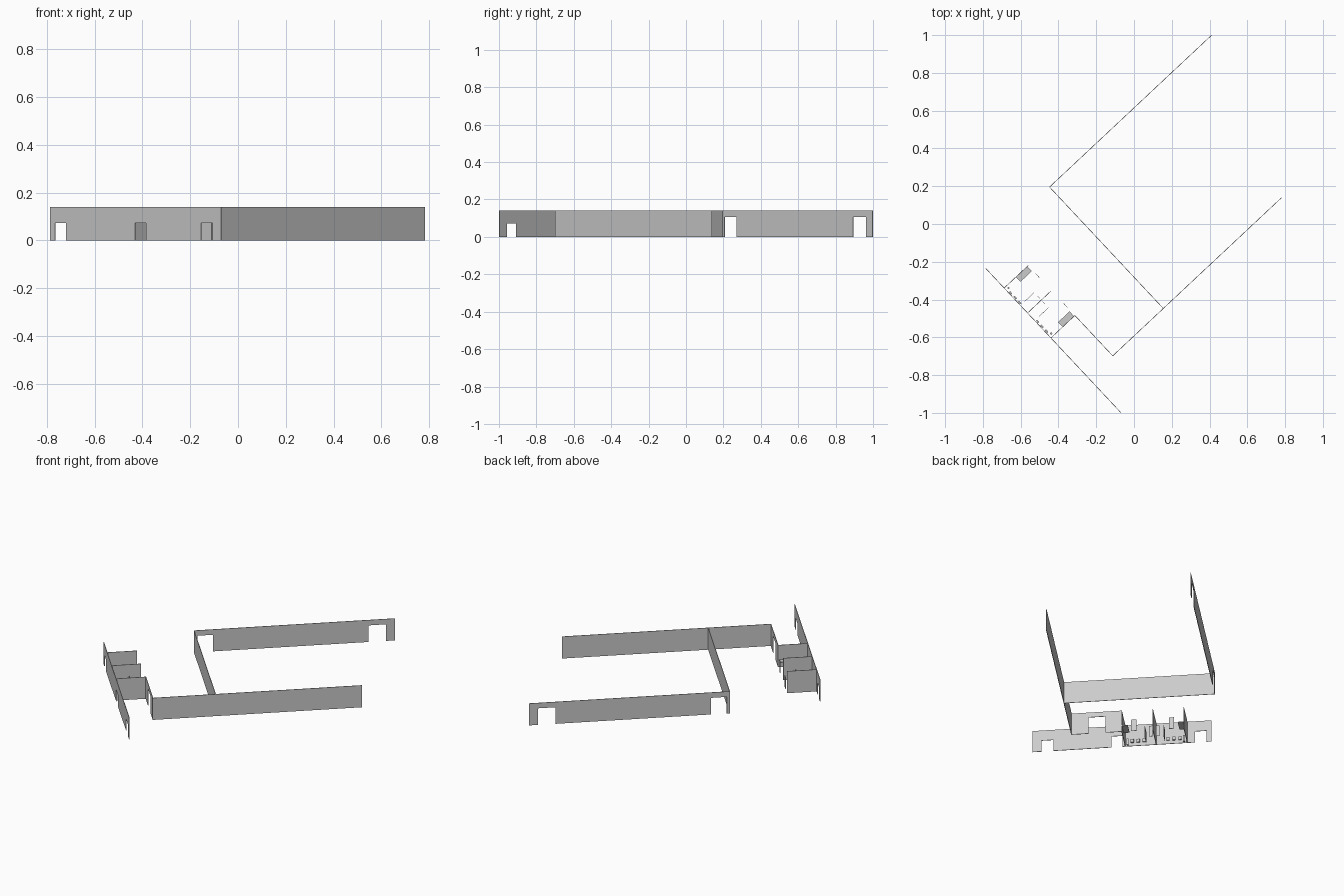
import bpy, bmesh
from mathutils import Vector

if "Cube" in bpy.data.objects:
    bpy.data.objects.remove(bpy.data.objects["Cube"])

# Plan frame: U runs inward from the long entrance wall, V runs along it
ORIGIN = Vector((-0.07, -0.998, 0))
U = Vector((0.73, 0.684, 0)).normalized()
V = Vector((-U.y, U.x, 0))
H, T = 0.14, 0.003


def plan(u, v, z=0.0):
    return ORIGIN + U * u + V * v + Vector((0, 0, z))


def finish(bm, name):
    bmesh.ops.recalc_face_normals(bm, faces=bm.faces)
    mesh = bpy.data.meshes.new(name)
    bm.to_mesh(mesh)
    bm.free()
    bpy.context.collection.objects.link(bpy.data.objects.new(name, mesh))


def wall(name, start, end, doors=(), height=H, t=T):
    """Thin upright panel with door notches (from, to, height)."""
    a, b = plan(*start), plan(*end)
    length = (b - a).length
    d = (b - a).normalized()
    n = Vector((-d.y, d.x, 0))
    prof = [(0, 0)]
    for s, e, h in doors:
        prof += [(s, 0), (s, h), (e, h), (e, 0)]
    prof += [(length, 0), (length, height), (0, height)]
    bm = bmesh.new()
    face = bm.faces.new([bm.verts.new(a + d * s - n * t / 2 + Vector((0, 0, z)))
                         for s, z in prof])
    ext = bmesh.ops.extrude_face_region(bm, geom=[face])
    verts = [g for g in ext["geom"] if isinstance(g, bmesh.types.BMVert)]
    bmesh.ops.translate(bm, verts=verts, vec=n * t)
    finish(bm, name)


def block(name, u0, u1, v0, v1, z0, z1):
    bm = bmesh.new()
    face = bm.faces.new([bm.verts.new(plan(u, v, z0))
                         for u, v in ((u0, v0), (u1, v0), (u1, v1), (u0, v1))])
    ext = bmesh.ops.extrude_face_region(bm, geom=[face])
    verts = [g for g in ext["geom"] if isinstance(g, bmesh.types.BMVert)]
    bmesh.ops.translate(bm, verts=verts, vec=(0, 0, z1 - z0))
    finish(bm, name)


# Main walls
wall("entrance_wall", (0, 0), (0, 1.045),
     [(0.053, 0.122, 0.073), (0.46, 0.526, 0.073), (0.948, 1.015, 0.073)])
wall("hall_side_wall", (0.174, 0.248), (1.398, 0.248))
wall("hall_dividing_wall", (0.541, 0.248), (0.541, 1.129))
wall("hall_far_wall", (0.541, 1.129), (1.716, 1.129),
     [(0.018, 0.11, 0.106), (1.02, 1.122, 0.106)])
wall("lobby_wall", (0.174, 0.248), (0.174, 0.541), [(0.10, 0.20, 0.108)])

# Washroom walls
MID = 0.722
wall("washroom_middle_wall", (0, MID), (0.17, MID))
for side, tag in ((-1, "right"), (1, "left")):
    def at(o):
        return MID + side * o

    wall(f"washroom_{tag}_wall", (0, at(0.181)), (0.174, at(0.181)))
    # Counter on the outer wall
    block(f"{tag}_counter", 0.085, 0.168, at(0.181), at(0.146), 0.042, 0.047)
    # Privacy screen at the entry
    wall(f"{tag}_entry_screen", (0.174, at(0.095)), (0.174, at(0.125)), height=0.075)
    # Cubicle partitions and front strips
    wall(f"{tag}_cubicle_partition", (0.03, at(0.055)), (0.10, at(0.055)), height=0.07, t=0.002)
    wall(f"{tag}_cubicle_front", (0.10, at(0.01)), (0.10, at(0.03)), height=0.07, t=0.002)
    # Basin pedestal and wall fixtures
    block(f"{tag}_corner_post", 0.012, 0.022, at(0.17), at(0.16), 0.0, 0.04)
    for i in range(3):
        o = 0.06 + 0.035 * i
        block(f"{tag}_wall_fixture_{i + 1}", 0.004, 0.012, at(o), at(o + 0.018), 0.02, 0.04)
